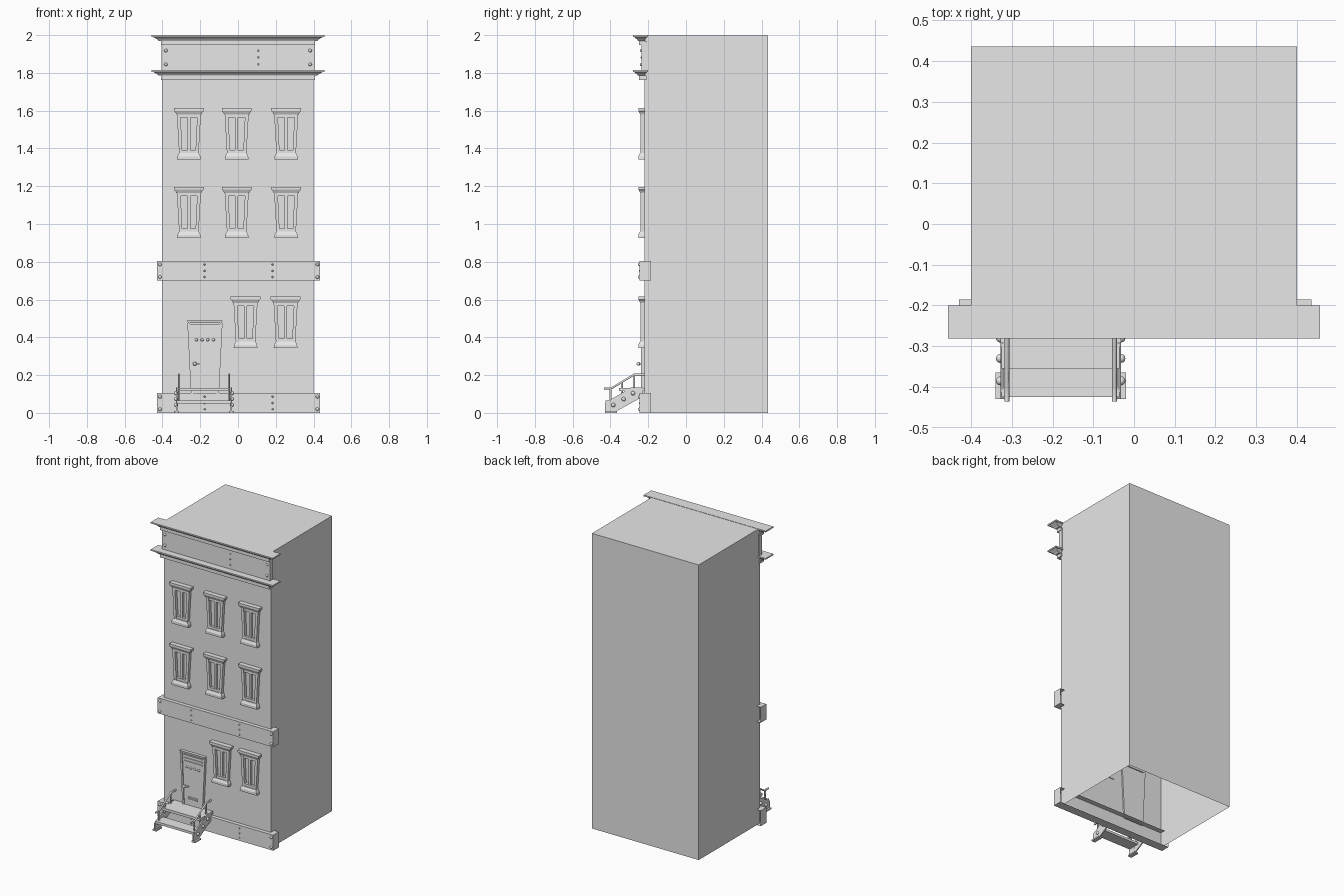
import bpy, bmesh
from mathutils import Vector, Matrix

cube = bpy.data.objects.get("Cube")
if cube:
    bpy.data.objects.remove(cube)

grey = bpy.data.materials.new("plain grey")
grey.use_nodes = True
GREY = (0.8, 0.8, 0.8, 1)
grey.diffuse_color = GREY
grey.node_tree.nodes["Principled BSDF"].inputs["Base Color"].default_value = GREY
WALL = -0.22


def finish(name, bm, smooth=False):
    bmesh.ops.recalc_face_normals(bm, faces=bm.faces)
    mesh = bpy.data.meshes.new(name)
    for f in bm.faces:
        f.smooth = smooth
    bm.to_mesh(mesh)
    bm.free()
    mesh.materials.append(grey)
    obj = bpy.data.objects.new(name, mesh)
    bpy.context.collection.objects.link(obj)
    return obj


def add_box(bm, x, y, z):
    """Box from three (low, high) ranges."""
    mid = Vector([(a + b) / 2 for a, b in (x, y, z)])
    size = [b - a for a, b in (x, y, z)]
    return bmesh.ops.create_cube(bm, matrix=Matrix.Translation(mid) @ Matrix.Diagonal((*size, 1)))["verts"]


def add_loft(bm, rings):
    """Stack of rectangles, each given as (centre x, half width, front y, back y, z)."""
    loops = [[bm.verts.new(p) for p in ((c - w, f, z), (c + w, f, z), (c + w, b, z), (c - w, b, z))]
             for c, w, f, b, z in rings]
    for lo, hi in zip(loops, loops[1:]):
        for i in range(4):
            j = (i + 1) % 4
            bm.faces.new((lo[i], lo[j], hi[j], hi[i]))
    bm.faces.new(loops[0])
    bm.faces.new(loops[-1])


def add_prism(bm, points, offset):
    """Extrude a closed outline of 3D points along an offset."""
    face = bm.faces.new([bm.verts.new(p) for p in points])
    new = bmesh.ops.extrude_face_region(bm, geom=[face])["geom"]
    bmesh.ops.translate(bm, vec=offset, verts=[v for v in new if isinstance(v, bmesh.types.BMVert)])
    bm.faces.new([v for v in reversed(face.verts)]) if not face.is_valid else None


def rivets(name, spots, radius):
    bm = bmesh.new()
    for p in spots:
        bmesh.ops.create_uvsphere(bm, u_segments=12, v_segments=8, radius=radius,
                                  matrix=Matrix.Translation(p))
    finish(name, bm, smooth=True)


# Building shell, open underneath
bm = bmesh.new()
add_box(bm, (-0.4, 0.4), (WALL, 0.435), (0, 1.998))
bmesh.ops.delete(bm, geom=[f for f in bm.faces if f.normal.z < -0.9], context="FACES")
finish("building_shell", bm)

# Belts: channels with an open back, riveted at the ends and joints
for name, base in (("base_belt", 0), ("middle_belt", 0.7)):
    bm = bmesh.new()
    add_box(bm, (-0.43, 0.435), (-0.245, -0.185), (base, base + 0.105))
    bmesh.ops.delete(bm, geom=[f for f in bm.faces if f.normal.y > 0.9], context="FACES")
    finish(name, bm)
    rivets(name + "_end_rivets",
           [(x, -0.245, base + z) for x in (-0.413, 0.42) for z in (0.019, 0.086)], 0.009)
    rivets(name + "_joint_rivets",
           [(x, -0.245, base + z) for x in (-0.177, 0.183) for z in (0.019, 0.052, 0.086)], 0.005)

# Frieze between the two cornices
bm = bmesh.new()
add_box(bm, (-0.405, 0.405), (-0.235, -0.205), (1.8, 1.96))
finish("frieze", bm)
rivets("frieze_end_rivets", [(x, -0.235, z) for x in (-0.382, 0.382) for z in (1.845, 1.918)], 0.009)
rivets("frieze_joint_rivets", [(0.107, -0.235, z) for z in (1.845, 1.882, 1.918)], 0.005)

# Cornices: moulded bands that flare upward
for name, top in (("top_cornice", 2.0), ("lower_cornice", 1.815)):
    bm = bmesh.new()
    profile = ((0.408, -0.25, -0.21, 0.052), (0.408, -0.25, -0.21, 0.03), (0.42, -0.254, -0.218, 0.03),
               (0.425, -0.258, -0.218, 0.024), (0.45, -0.275, -0.205, 0.009),
               (0.457, -0.281, -0.2, 0.009), (0.457, -0.281, -0.2, 0))
    add_loft(bm, [(0, w, f, b, top - d) for w, f, b, d in profile])
    finish(name, bm)


def window(name, cx, top):
    bm = bmesh.new()
    back = WALL + 0.005
    # lintel and sill
    add_loft(bm, [(cx, w, f, back, top - d) for w, f, d in
                  ((0.066, -0.242, 0.034), (0.07, -0.247, 0.024), (0.079, -0.252, 0.014), (0.079, -0.252, 0))])
    add_loft(bm, [(cx, w, f, back, top - d) for w, f, d in
                  ((0.063, -0.252, 0.272), (0.061, -0.252, 0.255), (0.053, -0.244, 0.238))])
    # tapered jambs, head and foot rails
    for s in (-1, 1):
        add_loft(bm, [(cx + s * 0.043, 0.0085, -0.241, back, top - 0.24),
                      (cx + s * 0.054, 0.0095, -0.241, back, top - 0.03)])
    add_box(bm, (cx - 0.052, cx + 0.052), (-0.238, back), (top - 0.05, top - 0.03))
    add_box(bm, (cx - 0.04, cx + 0.04), (-0.238, back), (top - 0.24, top - 0.222))
    # centre mullion
    add_box(bm, (cx - 0.008, cx + 0.008), (-0.236, back), (top - 0.23, top - 0.04))
    finish(name, bm)


for row, (top, columns) in enumerate(((0.615, (0.04, 0.252)), (1.197, (-0.26, -0.007, 0.255)),
                                      (1.613, (-0.26, -0.007, 0.255)))):
    for col, cx in enumerate(columns):
        window(f"window_{row + 1}_{col + 1}", cx, top)

# Door: tapered slab with a head, vent bars, mail slot and knob
DX = -0.175
bm = bmesh.new()
add_loft(bm, [(DX, 0.07, -0.232, -0.21, 0.1), (DX, 0.087, -0.232, -0.21, 0.47)])
add_loft(bm, [(DX, 0.088, -0.237, -0.21, 0.475), (DX, 0.095, -0.24, -0.21, 0.49)])
for s in (-1, 1):
    add_loft(bm, [(DX + s * 0.068, 0.006, -0.238, -0.21, 0.1),
                  (DX + s * 0.086, 0.007, -0.238, -0.21, 0.476)])
finish("door", bm)
bm = bmesh.new()
for z in (0.425, 0.445, 0.465):
    add_box(bm, (DX - 0.07, DX + 0.07), (-0.237, -0.225), (z - 0.004, z + 0.004))
for z in (0.175, 0.187):
    add_box(bm, (DX - 0.035, DX + 0.035), (-0.237, -0.225), (z - 0.003, z + 0.003))
finish("door_bars", bm)
rivets("door_rivets", [(DX + i * 0.03, -0.232, 0.387) for i in (-1.5, -0.5, 0.5, 1.5)], 0.008)
rivets("door_knob", [(-0.229, -0.252, 0.26)], 0.01)
bm = bmesh.new()
add_box(bm, (-0.229, -0.205), (-0.25, -0.23), (0.257, 0.263))
finish("door_handle", bm)

# Steps between two sloping stringers
SX = -0.18
bm = bmesh.new()
add_box(bm, (SX - 0.145, SX + 0.145), (-0.425, -0.345), (0.05, 0.066))
add_box(bm, (SX - 0.145, SX + 0.145), (-0.355, WALL), (0.115, 0.132))
finish("steps", bm)

outline = ((-0.43, 0.008), (-0.43, 0.052), (-0.29, 0.135), (-0.23, 0.135), (-0.23, 0.085), (-0.37, 0.008))
rail_path = ((-0.435, 0.13), (-0.395, 0.13), (-0.275, 0.203), (-0.22, 0.203))
for side, s in (("right", -1), ("left", 1)):
    x = SX + s * 0.14
    bm = bmesh.new()
    add_prism(bm, [(x, y, z) for y, z in outline], (s * 0.008, 0, 0))
    add_box(bm, sorted((x - s * 0.008, x + s * 0.02)), (-0.43, -0.365), (0, 0.009))
    finish(side + "_stringer", bm)
    rivets(side + "_stringer_rivets",
           [(x + s * 0.008, y, z) for y, z in ((-0.385, 0.042), (-0.33, 0.073), (-0.28, 0.104))], 0.011)

    # Handrail and its posts as one round bar curve
    curve = bpy.data.curves.new(side + "_handrail", "CURVE")
    curve.dimensions = "3D"
    curve.bevel_depth = 0.006
    curve.bevel_resolution = 1
    curve.use_fill_caps = True
    posts = [((y, lo), (y, hi)) for y, lo, hi in
             ((-0.4, 0.06, 0.13), (-0.34, 0.095, 0.163), (-0.275, 0.125, 0.203))]
    for path in [rail_path] + posts:
        spline = curve.splines.new("POLY")
        spline.points.add(len(path) - 1)
        for point, (y, z) in zip(spline.points, path):
            point.co = (SX + s * 0.132, y, z, 1)
    curve.materials.append(grey)
    bpy.context.collection.objects.link(bpy.data.objects.new(side + "_handrail", curve))
